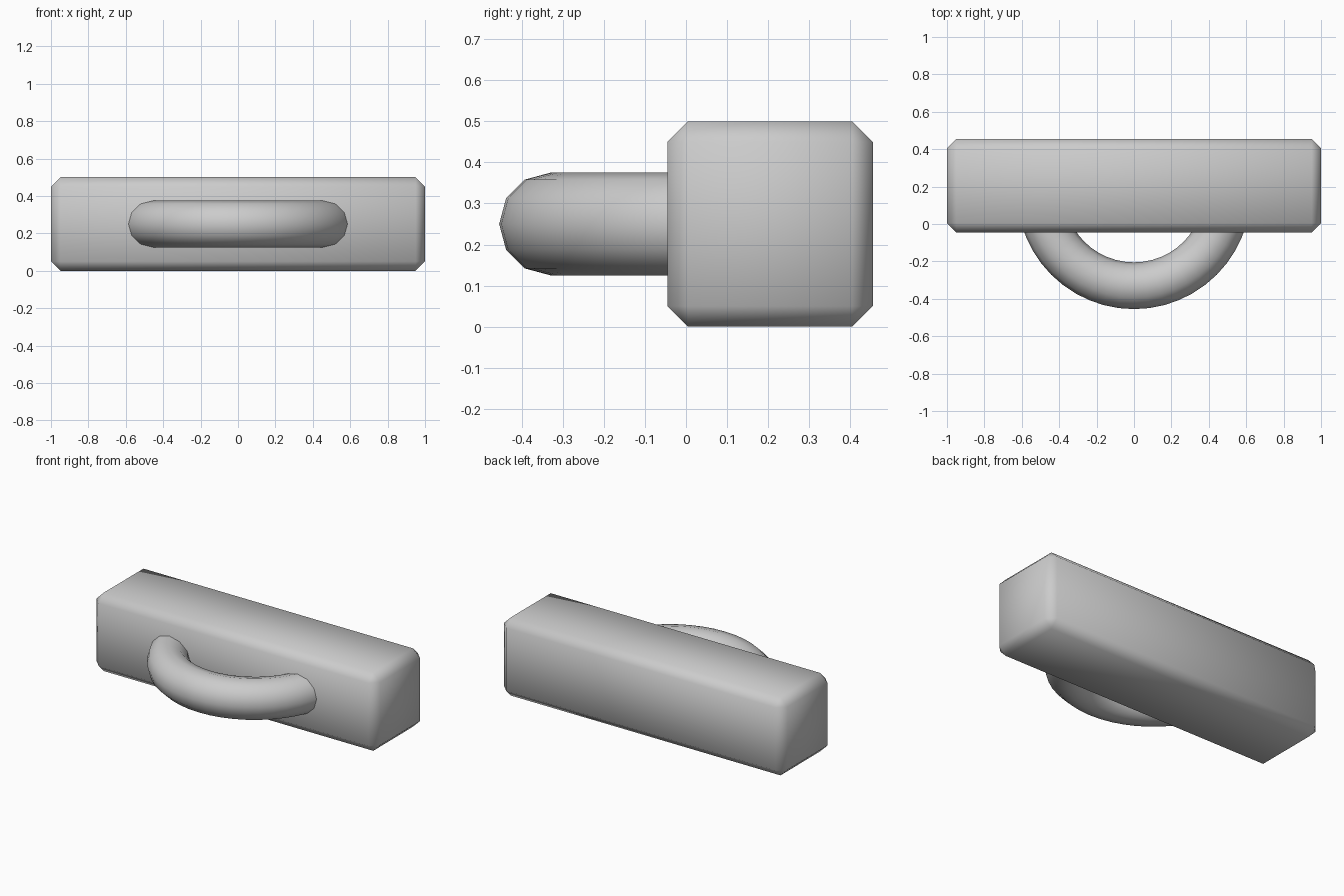
import bpy
import bmesh
from math import pi
from mathutils import Matrix, Vector

if "Cube" in bpy.data.objects:
    bpy.data.objects.remove(bpy.data.objects["Cube"])

# Single grey finish
grey = bpy.data.materials.new("plain_grey")
grey.use_nodes = True
colour = (0.6, 0.6, 0.6, 1)
grey.diffuse_color = colour
grey.node_tree.nodes["Principled BSDF"].inputs["Base Color"].default_value = colour


def add_part(name, bm, location):
    """Turn a bmesh into a smooth-shaded grey object."""
    bmesh.ops.recalc_face_normals(bm, faces=bm.faces[:])
    for face in bm.faces:
        face.smooth = True
    mesh = bpy.data.meshes.new(name)
    bm.to_mesh(mesh)
    bm.free()
    mesh.materials.append(grey)
    obj = bpy.data.objects.new(name, mesh)
    obj.location = location
    bpy.context.collection.objects.link(obj)
    return obj


# Long drawer body with chamfered edges
bm = bmesh.new()
bmesh.ops.create_cube(bm, size=1, matrix=Matrix.Diagonal((2, 0.5, 0.5, 1)))
body = add_part("drawer_body", bm, (0, 0.205, 0.25))
bevel = body.modifiers.new("chamfer", "BEVEL")
bevel.width = 0.05
bevel.segments = 1

# Half-ring handle: a round section swept about z, its ends set in the body
bm = bmesh.new()
section = Matrix.Translation((0.5, 0, 0)) @ Matrix.Rotation(pi / 2, 4, "X")
bmesh.ops.create_circle(bm, cap_ends=False, segments=12, radius=0.125,
                        matrix=section @ Matrix.Rotation(pi / 2, 4, "Z"))
bmesh.ops.spin(bm, geom=bm.verts[:] + bm.edges[:], cent=Vector(),
               axis=(0, 0, 1), angle=-pi, steps=24)
add_part("handle", bm, (0, 0.17, 0.25))
